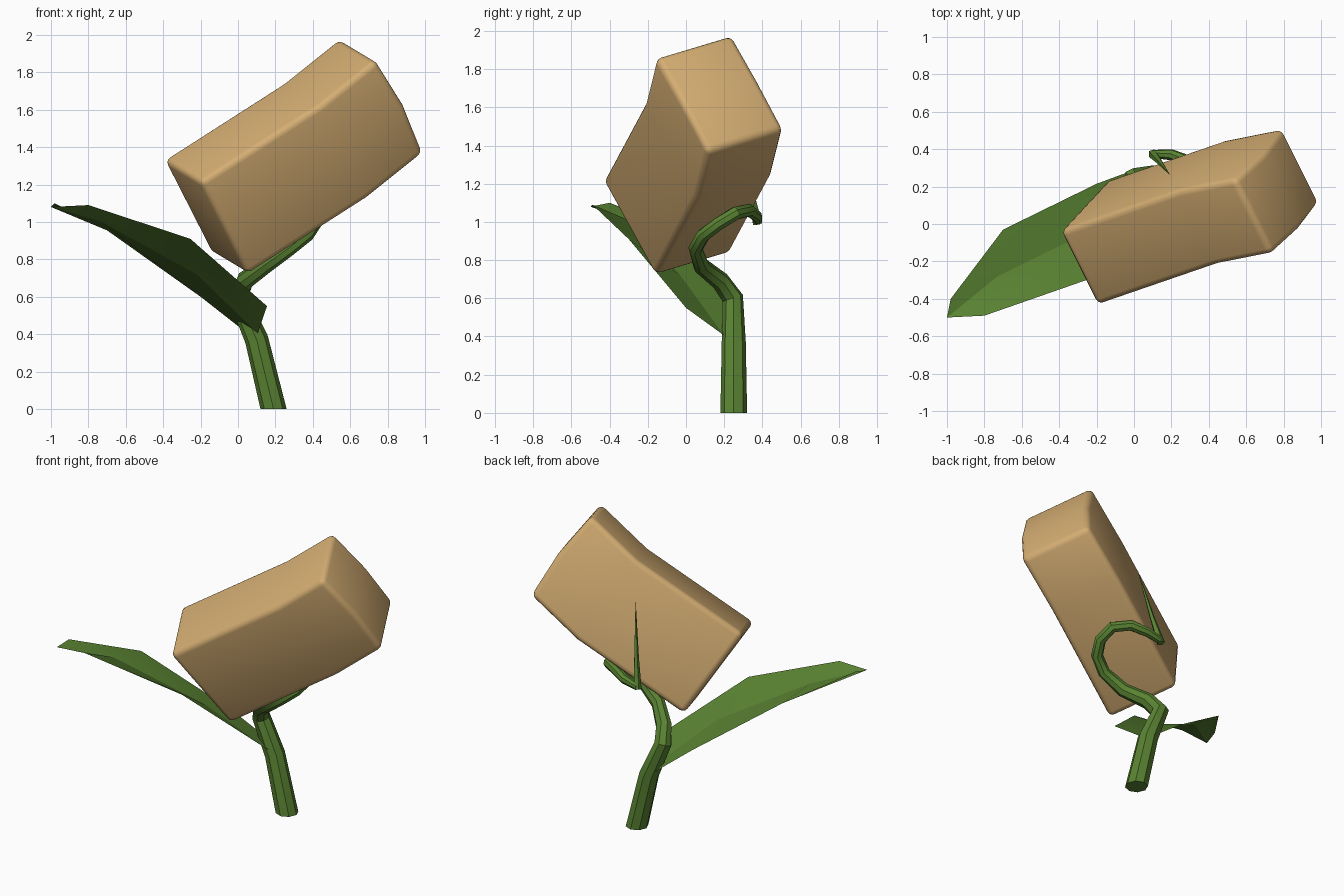
import bpy, bmesh, math
from mathutils import Vector

if "Cube" in bpy.data.objects:
    bpy.data.objects.remove(bpy.data.objects["Cube"])


def material(name, color):
    m = bpy.data.materials.new(name)
    m.diffuse_color = (*color, 1)
    m.use_nodes = True
    m.node_tree.nodes["Principled BSDF"].inputs["Base Color"].default_value = m.diffuse_color
    return m


GREEN = material("leaf green", (0.10, 0.225, 0.032))
TAN = material("tan", (0.66, 0.42, 0.17))


def finish(bm, name, mat, angle=40):
    bmesh.ops.recalc_face_normals(bm, faces=bm.faces)
    me = bpy.data.meshes.new(name)
    bm.to_mesh(me)
    bm.free()
    ob = bpy.data.objects.new(name, me)
    bpy.context.collection.objects.link(ob)
    me.materials.append(mat)
    bpy.ops.object.select_all(action='DESELECT')
    ob.select_set(True)
    bpy.context.view_layer.objects.active = ob
    bpy.ops.object.shade_smooth_by_angle(angle=math.radians(angle))
    return ob


def tube(name, path, sides, mat):
    """Sweep a tapering polygon along (x, y, z, radius) points."""
    bm = bmesh.new()
    pts = [Vector(p[:3]) for p in path]
    normal = Vector((1, 0, 0))
    rings = []
    for i, p in enumerate(pts):
        a = (p - pts[max(i - 1, 0)]).normalized()
        b = (pts[min(i + 1, len(pts) - 1)] - p).normalized()
        t = Vector((0, 0, 1)) if i == 0 and p.z == 0 else (a + b).normalized()
        normal = (normal - t * normal.dot(t)).normalized()
        side = t.cross(normal)
        rings.append([bm.verts.new(p + path[i][3] * (normal * math.cos(w) + side * math.sin(w)))
                      for w in (2 * math.pi * k / sides for k in range(sides))])
    for r, s in zip(rings, rings[1:]):
        for k in range(sides):
            n = (k + 1) % sides
            bm.faces.new((r[k], r[n], s[n], s[k]))
    bm.faces.new(rings[0])
    bm.faces.new(rings[-1])
    return finish(bm, name, mat)


# Block: three matching cross-sections, the middle one sagging, far end bulging
across = Vector((0.20, -0.40, -0.12))
down = Vector((0.255, 0.275, -0.50))
sections = [(Vector((-0.40, -0.04, 1.335)), 0.0),
            (Vector((0.24, 0.18, 1.745)), 0.0),
            (Vector((0.54, 0.24, 1.985)), 0.025)]
bm = bmesh.new()
rings = []
for start, bulge in sections:
    push = Vector((0.94, 0.0, 0.3)) * bulge
    offsets = [Vector(), across, across + down / 2 + push,
               across + down, down, down / 2 + push]
    rings.append([bm.verts.new(start + o) for o in offsets])
for r, s in zip(rings, rings[1:]):
    for k in range(6):
        n = (k + 1) % 6
        bm.faces.new((r[k], r[n], s[n], s[k]))
for r in (rings[0], rings[-1]):
    bm.faces.new((r[0], r[1], r[2], r[5]))
    bm.faces.new((r[5], r[2], r[3], r[4]))
bmesh.ops.recalc_face_normals(bm, faces=bm.faces)
sharp = [e for e in bm.edges if e.calc_face_angle(0) > math.radians(50)]
bmesh.ops.bevel(bm, geom=sharp, offset=0.035, segments=3, profile=0.5, affect='EDGES')
finish(bm, "block", TAN, 60)

# Stem curling round under the block
tube("stem", [(0.19, 0.25, 0, 0.07), (0.10, 0.25, 0.37, 0.063), (0.0, 0.245, 0.60, 0.056),
              (0.04, 0.18, 0.69, 0.050), (0.15, 0.08, 0.77, 0.044), (0.28, 0.05, 0.86, 0.038),
              (0.37, 0.09, 0.93, 0.037), (0.41, 0.17, 0.99, 0.036), (0.39, 0.26, 1.045, 0.036),
              (0.30, 0.33, 1.06, 0.034), (0.20, 0.37, 1.03, 0.030), (0.10, 0.375, 1.005, 0.022)],
     8, GREEN)

# Sharp tip pointing up the back of the block
tube("stem_tip", [(0.10, 0.375, 0.99, 0.026), (0.135, 0.335, 1.17, 0.016),
                  (0.19, 0.265, 1.51, 0.001)], 5, GREEN)

# Leaf: left edge, midrib, right edge for each row from base to tip
rows = [[(0.03, 0.30, 0.42), (0.105, 0.20, 0.405), (0.155, 0.0, 0.55)],
        [(-0.20, 0.215, 0.60), (-0.22, -0.03, 0.72), (-0.255, -0.30, 0.91)],
        [(-0.70, -0.03, 0.955), (-0.73, -0.28, 1.00), (-0.80, -0.49, 1.09)],
        [(-0.98, -0.40, 1.10), (-1.0, -0.50, 1.08)]]
bm = bmesh.new()
grid = [[bm.verts.new(p) for p in row] for row in rows]
for r, s in zip(grid, grid[1:3]):
    for k in range(2):
        bm.faces.new((r[k], r[k + 1], s[k + 1], s[k]))
(l, m, r), (edge, tip) = grid[2:]
bm.faces.new((l, m, tip, edge))
bm.faces.new((m, r, tip))
finish(bm, "leaf", GREEN, 15)
